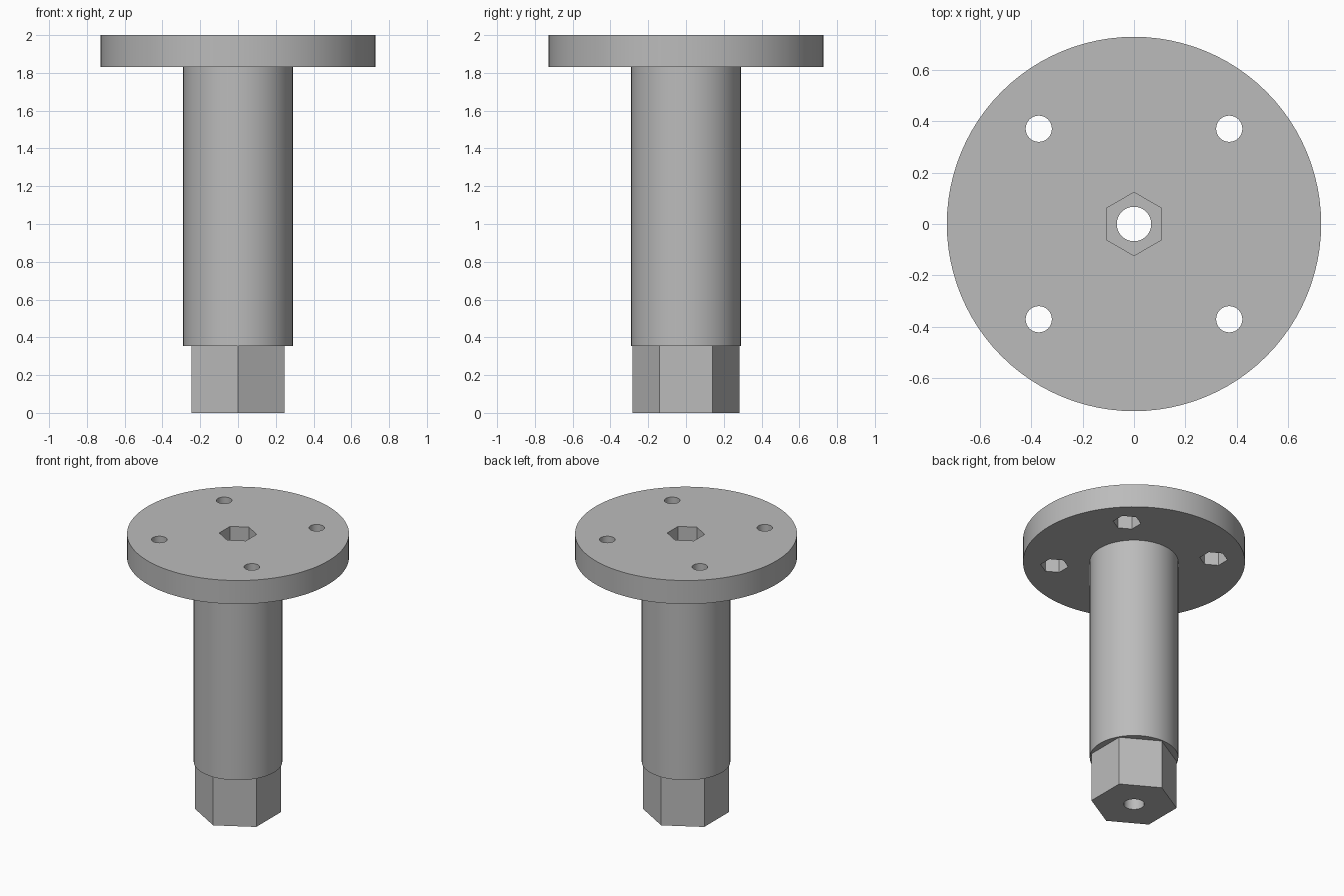
import bpy
import math

default = bpy.data.objects.get("Cube")
if default:
    bpy.data.objects.remove(default, do_unlink=True)

GREY = (0.5, 0.5, 0.5, 1)
grey = bpy.data.materials.new("plain grey")
grey.use_nodes = True
grey.diffuse_color = GREY
grey.node_tree.nodes["Principled BSDF"].inputs["Base Color"].default_value = GREY

FLANGE_BOTTOM, HEX_TOP, TOP = 1.83, 0.353, 2.0
BORE, BOLT_OFFSET = 0.067, 0.37


def prism(name, radius, bottom, top, sides, x=0, y=0):
    """Upright prism; six-sided ones point along y."""
    bpy.ops.mesh.primitive_cylinder_add(
        vertices=sides, radius=radius, depth=top - bottom,
        location=(x, y, (bottom + top) / 2))
    obj = bpy.context.object
    obj.name = name
    obj.data.materials.append(grey)
    return obj


def cut(target, *shape):
    """Subtract a prism from the target, then discard the cutter."""
    cutter = prism("cutter", *shape)
    cutter.hide_render = True
    mod = target.modifiers.new("cut", "BOOLEAN")
    mod.operation = "DIFFERENCE"
    mod.solver = "EXACT"
    mod.object = cutter
    bpy.context.view_layer.objects.active = target
    bpy.ops.object.modifier_apply(modifier=mod.name)
    bpy.data.objects.remove(cutter, do_unlink=True)


# Main solid parts
flange = prism("flange", 0.727, FLANGE_BOTTOM, TOP, 96)
shaft = prism("shaft", 0.29, HEX_TOP, FLANGE_BOTTOM, 96)
hex_end = prism("hex_end", 0.283, 0, HEX_TOP, 6)

# Central bore with a hexagonal pocket through the flange
cut(flange, 0.123, FLANGE_BOTTOM - 0.1, TOP + 0.1, 6)
cut(shaft, BORE, HEX_TOP - 0.1, FLANGE_BOTTOM + 0.1, 48)
cut(hex_end, BORE, -0.1, HEX_TOP + 0.1, 48)

# Four bolt holes with nut pockets on the underside
for sx in (-1, 1):
    for sy in (-1, 1):
        x, y = sx * BOLT_OFFSET, sy * BOLT_OFFSET
        cut(flange, 0.051, FLANGE_BOTTOM - 0.1, TOP + 0.1, 32, x, y)
        cut(flange, 0.092, FLANGE_BOTTOM - 0.1, FLANGE_BOTTOM + 0.1, 6, x, y)

# Smooth round walls, crisp edges
for part in (flange, shaft, hex_end):
    bpy.ops.object.select_all(action="DESELECT")
    part.select_set(True)
    bpy.context.view_layer.objects.active = part
    bpy.ops.object.shade_smooth_by_angle(angle=math.radians(30))
